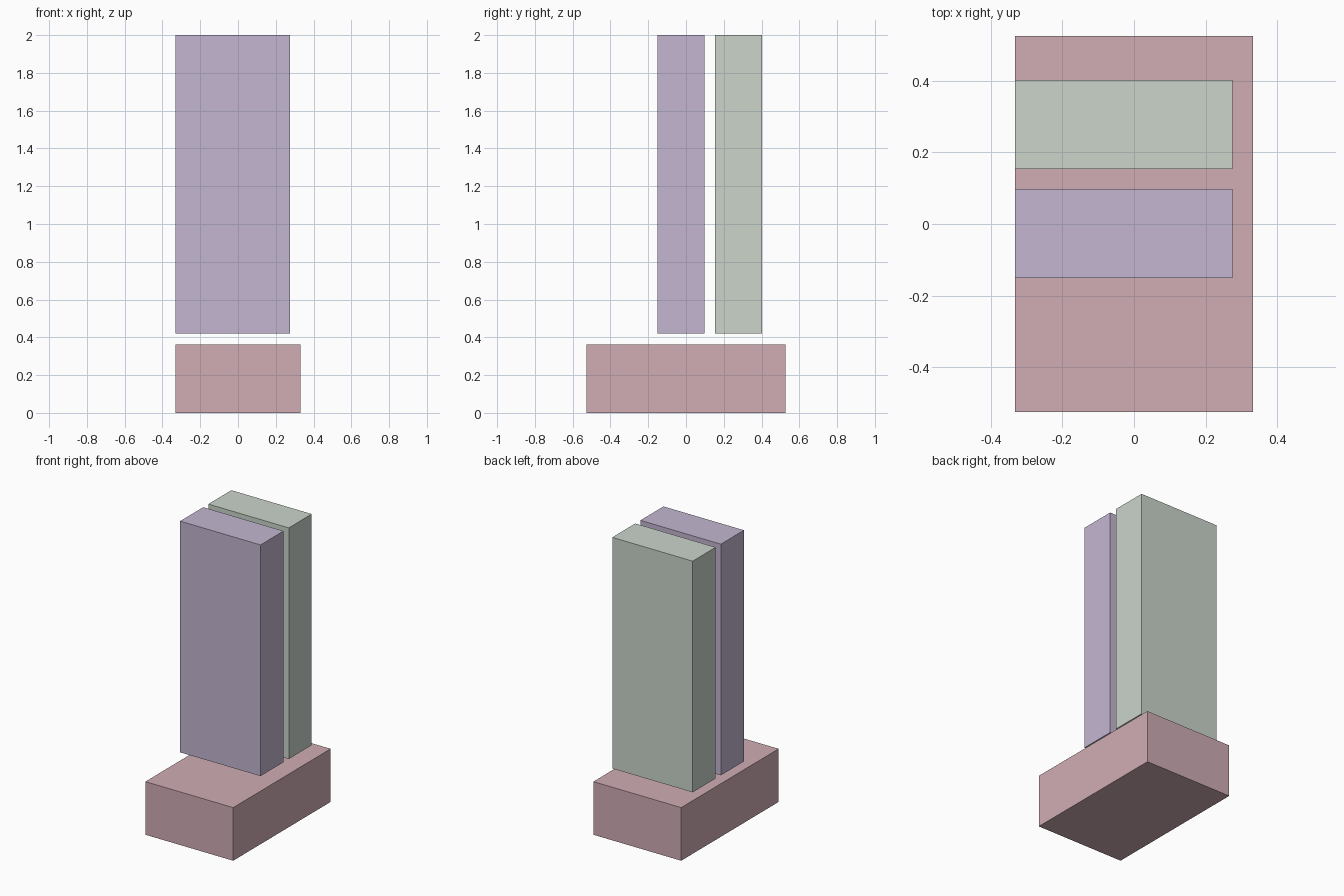
import bpy

if "Cube" in bpy.data.objects:
    bpy.data.objects.remove(bpy.data.objects["Cube"])


def material(name, color):
    mat = bpy.data.materials.new(name)
    mat.diffuse_color = (*color, 1)
    mat.use_nodes = True
    mat.node_tree.nodes["Principled BSDF"].inputs["Base Color"].default_value = mat.diffuse_color
    return mat


def box(name, low, high, mat):
    """Flat-shaded box between two opposite corners."""
    center = [(a + b) / 2 for a, b in zip(low, high)]
    size = [b - a for a, b in zip(low, high)]
    bpy.ops.mesh.primitive_cube_add(size=1, location=center)
    obj = bpy.context.object
    obj.name = name
    obj.scale = size
    bpy.ops.object.transform_apply(location=False, rotation=False, scale=True)
    obj.data.materials.append(mat)
    return obj


HALF_X, HALF_Y = 0.332, 0.526
BASE_TOP, SLAB_BOTTOM, TOP = 0.363, 0.42, 2.0
SLAB_RIGHT = 0.276

# Low base block
box("base", (-HALF_X, -HALF_Y, 0), (HALF_X, HALF_Y, BASE_TOP),
    material("red", (0.63, 0.42, 0.46)))

# Two tall slabs, floating just above the base with a narrow gap between them
slabs = [
    ("front_slab", -0.151, 0.098, material("purple", (0.55, 0.47, 0.64))),
    ("back_slab", 0.154, 0.402, material("green", (0.60, 0.66, 0.60))),
]
for name, y0, y1, mat in slabs:
    box(name, (-HALF_X, y0, SLAB_BOTTOM), (SLAB_RIGHT, y1, TOP), mat)
